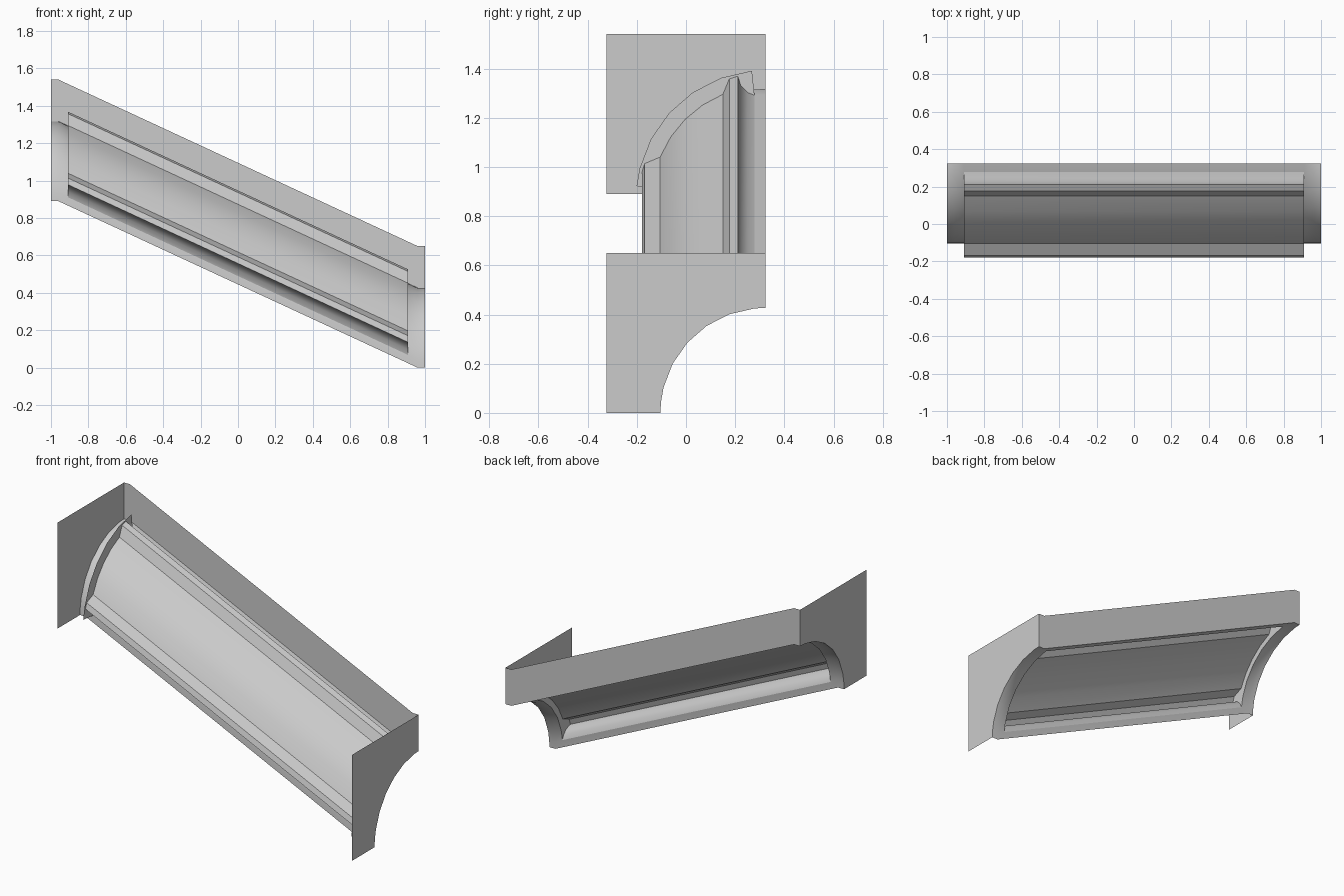
import bpy
import bmesh
from math import sin, cos, radians

cube = bpy.data.objects.get("Cube")
if cube:
    bpy.data.objects.remove(cube, do_unlink=True)

HALF = 1.0        # half of the overall length
BEND = 0.96       # where the slope starts and ends
PANEL = 0.91      # half length of the raised panel
RISE = 0.89       # height gained along the slope
BACK, FRONT = 0.323, -0.323
TALL = 0.65
R_COVE, R_CAP, R_PANEL = 0.427, 0.527, 0.462

grey = bpy.data.materials.new("plain_grey")
grey.use_nodes = True
colour = (0.6, 0.6, 0.6, 1)
grey.diffuse_color = colour
grey.node_tree.nodes["Principled BSDF"].inputs["Base Color"].default_value = colour


def base(x):
    """Height of the lower edge at x."""
    x = max(-BEND, min(BEND, x))
    return RISE * (BEND - x) / (2 * BEND)


def place(x, p):
    """Section point (distance in front of the back, height) at station x."""
    return (x, BACK - p[0], base(x) + p[1])


def arc(radius, angles):
    """Section points, angles measured from straight up."""
    return [(radius * sin(radians(a)), radius * cos(radians(a))) for a in angles]


def build(name, fill):
    bm = bmesh.new()
    fill(bm)
    bmesh.ops.remove_doubles(bm, verts=bm.verts, dist=0.0005)
    mesh = bpy.data.meshes.new(name)
    bm.to_mesh(mesh)
    bm.free()
    mesh.materials.append(grey)
    obj = bpy.data.objects.new(name, mesh)
    bpy.context.collection.objects.link(obj)
    bpy.ops.object.select_all(action="DESELECT")
    obj.select_set(True)
    bpy.context.view_layer.objects.active = obj
    bpy.ops.object.shade_smooth_by_angle(angle=radians(35))
    return obj


def sweep(bm, section, stations):
    rows = [[bm.verts.new(place(x, p)) for p in section] for x in stations]
    for a, b in zip(rows, rows[1:]):
        for i in range(len(section) - 1):
            bm.faces.new((a[i], b[i], b[i + 1], a[i + 1]))


ANGLES = [6, 20, 34, 48, 62, 76, 84]
FULL = [0] + ANGLES + [90]
ENDS = [-HALF, -BEND, -PANEL, PANEL, BEND, HALF]


# Curved rim that frames the panel opening
def rim(bm):
    sweep(bm, arc(R_COVE, FULL), ENDS[:3])
    sweep(bm, arc(R_COVE, FULL), ENDS[3:])
    for strip in (FULL[:2], FULL[-2:]):
        sweep(bm, arc(R_COVE, strip), [-PANEL, PANEL])


build("cove_rim", rim)

# Raised panel with a scooped moulding along both long edges
upper = arc(R_COVE, [6]) + [(0.073, 0.436), (0.10, 0.463), (0.112, 0.502), (0.147, 0.491)]
lower = [(w, u) for u, w in reversed(upper)]
profile = upper + arc(R_PANEL, [22, 33.5, 45, 56.5, 68]) + lower
build("moulded_panel", lambda bm: sweep(bm, profile, [-PANEL, PANEL]))


# Flat curved caps closing the ends of the panel
def caps(bm):
    for x in (-PANEL, PANEL):
        inner = [bm.verts.new(place(x, p)) for p in arc(R_COVE, ANGLES)]
        outer = [bm.verts.new(place(x, p)) for p in arc(R_CAP, ANGLES)]
        for i in range(len(ANGLES) - 1):
            quad = (inner[i], outer[i], outer[i + 1], inner[i + 1])
            bm.faces.new(quad if x < 0 else quad[::-1])


build("panel_end_caps", caps)

# Sloping back board
build("back_board", lambda bm: sweep(bm, [(0, TALL), (0, R_COVE)],
                                     [-HALF, -BEND, BEND, HALF]))

# Upright end boards with the quarter-round cut out
for name, x in (("left_end_board", HALF), ("right_end_board", -HALF)):
    outline = arc(R_COVE, FULL) + [(BACK - FRONT, 0), (BACK - FRONT, TALL), (0, TALL)]
    if x < 0:
        outline.reverse()
    build(name, lambda bm: bm.faces.new([bm.verts.new(place(x, p)) for p in outline]))
